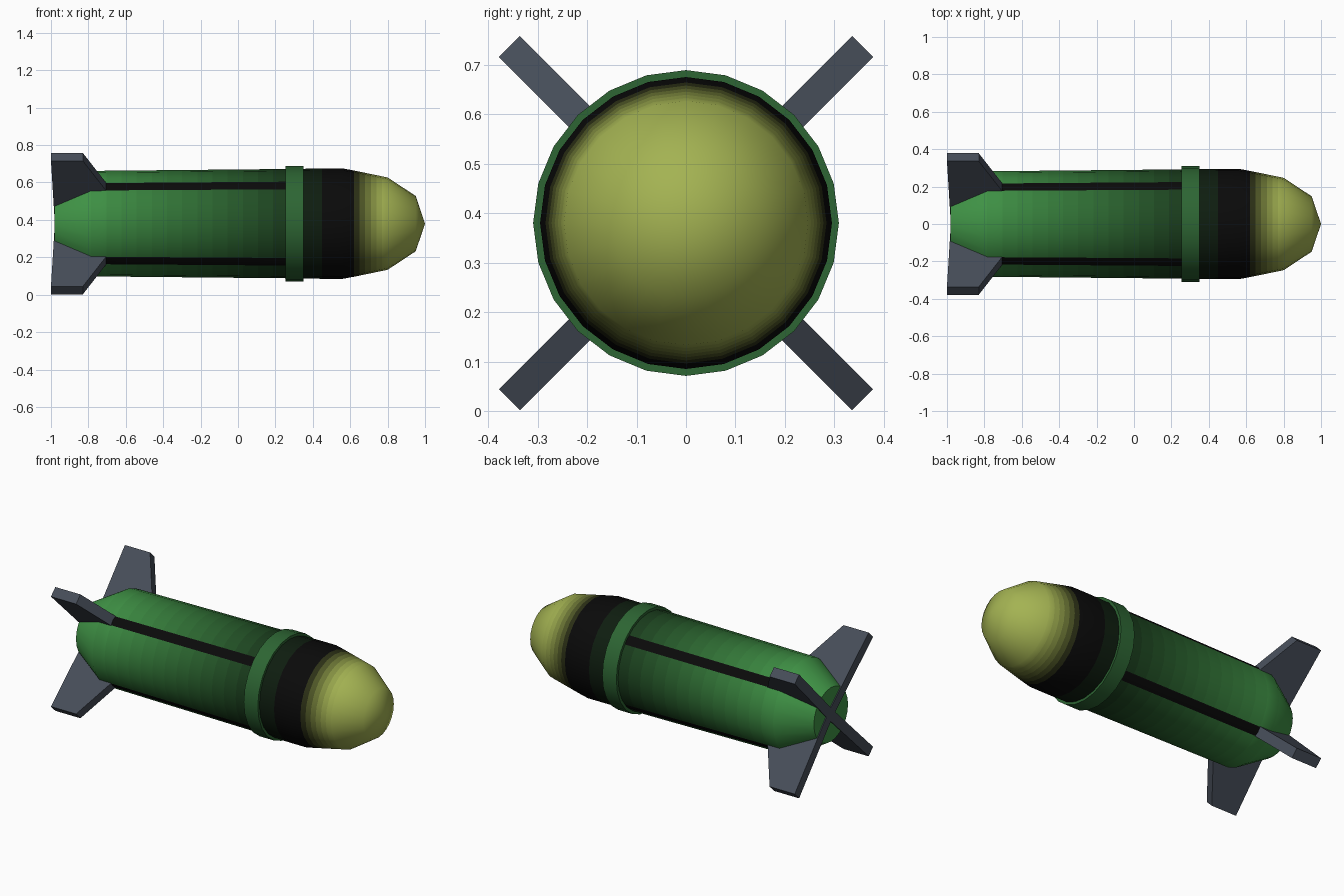
import bpy, bmesh, math
from mathutils import Matrix, Vector

if "Cube" in bpy.data.objects:
    bpy.data.objects.remove(bpy.data.objects["Cube"])

AXIS_Z = 0.38
SIDES = 24
mats = {}


def material(name, rgb):
    if name not in mats:
        mats[name] = bpy.data.materials.new(name)
        mats[name].diffuse_color = (*rgb, 1)
    return mats[name]


def mix(a, b, t):
    return tuple(p + (q - p) * t for p, q in zip(a, b))


GREEN = (0.05, 0.29, 0.06)
DARK_GREEN = (0.006, 0.022, 0.007)
RING_GREEN = (0.026, 0.13, 0.033)
OLIVE = (0.37, 0.45, 0.085)
BLACK = (0.003, 0.003, 0.003)
STEEL = (0.062, 0.075, 0.1)


def section(stripes):
    """Unit 24-gon; with stripes, extra points flank the diagonal corners."""
    corner = lambda i: Vector((math.cos(math.tau * i / SIDES), math.sin(math.tau * i / SIDES)))
    pts, flags = [], []          # flag: the face after this point is a stripe
    for i in range(SIDES):
        p = corner(i)
        diagonal = stripes and i % 6 == 3
        if diagonal:
            pts.append(p.lerp(corner(i - 1), 0.38))
            flags.append(True)
        pts.append(p)
        flags.append(diagonal)
        if diagonal:
            pts.append(p.lerp(corner(i + 1), 0.38))
            flags.append(False)
    return pts, flags


def finish(bm, name, materials, angle):
    bmesh.ops.recalc_face_normals(bm, faces=bm.faces)
    mesh = bpy.data.meshes.new(name)
    bm.to_mesh(mesh)
    bm.free()
    for m in materials:
        mesh.materials.append(m)
    ob = bpy.data.objects.new(name, mesh)
    bpy.context.collection.objects.link(ob)
    if angle:
        bpy.ops.object.select_all(action='DESELECT')
        ob.select_set(True)
        bpy.context.view_layer.objects.active = ob
        bpy.ops.object.shade_smooth_by_angle(angle=math.radians(angle))
    return ob


def lathe(name, profile, colours, stripes=False, angle=60):
    """Turn (x, radius) points about the x axis, one colour per segment."""
    bm = bmesh.new()
    pts, flags = section(stripes)
    rings = []
    for x, r in profile:
        if r == 0:
            rings.append([bm.verts.new((x, 0, AXIS_Z))] * len(pts))
        else:
            rings.append([bm.verts.new((x, p.x * r, AXIS_Z + p.y * r)) for p in pts])
    slots = [material(f"{name}_{i}", c) for i, c in enumerate(colours)]
    slots.append(material("stripe_black", BLACK))
    for s, (a, b) in enumerate(zip(rings, rings[1:])):
        for i in range(len(pts)):
            j = (i + 1) % len(pts)
            f = bm.faces.new(list(dict.fromkeys((a[i], a[j], b[j], b[i]))))
            on_stripe = flags[i] and profile[s][0] > -0.8
            f.material_index = len(colours) if on_stripe else s
    return finish(bm, name, slots, angle)


# main body: tapered tail, then a tube whose green darkens towards the front
N = 14
profile = [(-0.972, 0), (-0.98, 0.165)]
colours = [GREEN, GREEN]
for k in range(N + 1):
    t = k / N
    profile.append((-0.785 + 1.135 * t, 0.282 + 0.011 * t))
    if k < N:
        colours.append(mix(GREEN, DARK_GREEN, (t + 0.5 / N) ** 0.8))
lathe("body", profile, colours, stripes=True)

# black collar behind the nose
lathe("front_collar", [(0.34, 0.293), (0.45, 0.295), (0.56, 0.295), (0.62, 0.284)],
      [mix(BLACK, DARK_GREEN, 0.5), BLACK, BLACK])

# nose cone, fading from black to olive
nose = [(0.62 + 0.03 * k, 0.284 - 0.0062 * k) for k in range(7)]
lathe("nose_cone", nose + [(0.95, 0.148), (1.0, 0)],
      [mix(BLACK, OLIVE, t) for t in (0.06, 0.2, 0.38, 0.6, 0.8, 0.95, 1, 1)])

# raised ring around the body
lathe("ring", [(0.255, 0.28), (0.255, 0.309), (0.35, 0.309), (0.35, 0.28)],
      [RING_GREEN] * 3, angle=40)

# four diagonal tail fins, outlined in the (x, radius) plane
outline = [(-0.978, 0), (-1.0, 0.505), (-0.83, 0.505), (-0.70, 0.27), (-0.75, 0)]
for n in range(4):
    bm = bmesh.new()
    face = bm.faces.new([bm.verts.new((x, -0.03, r)) for x, r in outline])
    new = bmesh.ops.extrude_face_region(bm, geom=[face])["geom"]
    bmesh.ops.translate(bm, vec=(0, 0.06, 0),
                        verts=[v for v in new if isinstance(v, bmesh.types.BMVert)])
    turn = Matrix.Rotation(math.radians(45 + 90 * n), 4, 'X')
    bm.transform(Matrix.Translation((0, 0, AXIS_Z)) @ turn)
    finish(bm, f"fin_{n + 1}", [material("fin_steel", STEEL)], None)

for m in bpy.data.materials:
    if m.users and not m.is_grease_pencil:
        m.use_nodes = True
        m.node_tree.nodes["Principled BSDF"].inputs["Base Color"].default_value = m.diffuse_color
